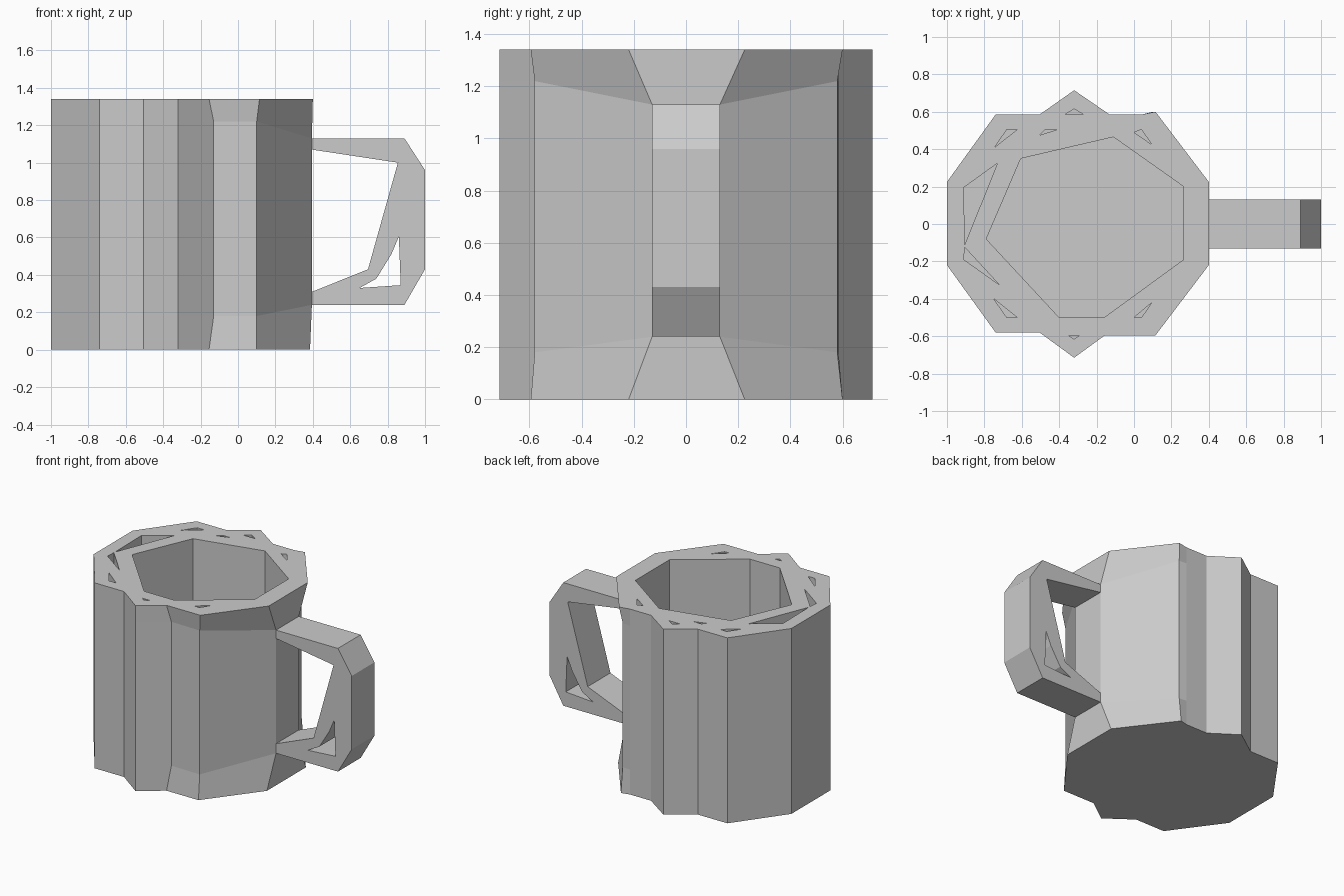
import bpy, bmesh

if "Cube" in bpy.data.objects:
    bpy.data.objects.remove(bpy.data.objects["Cube"])

H = 1.34


def loft(name, rings):
    """Solid through stacked rings of equal point count (counter-clockwise)."""
    bm = bmesh.new()
    vs = [[bm.verts.new(p) for p in r] for r in rings]
    n = len(vs[0])
    for a, b in zip(vs, vs[1:]):
        for i in range(n):
            j = (i + 1) % n
            bm.faces.new((a[i], a[j], b[j], b[i]))
    bm.faces.new(vs[0][::-1])
    bm.faces.new(vs[-1])
    bmesh.ops.recalc_face_normals(bm, faces=bm.faces)
    me = bpy.data.meshes.new(name)
    bm.to_mesh(me)
    bm.free()
    ob = bpy.data.objects.new(name, me)
    bpy.context.collection.objects.link(ob)
    return ob


def carve(ob, cutters):
    """Subtract each cutter, bake the result and remove the cutter."""
    for c in cutters:
        c.hide_render = True
        m = ob.modifiers.new("carve", 'BOOLEAN')
        m.operation, m.solver, m.object = 'DIFFERENCE', 'EXACT', c
        bpy.context.view_layer.objects.active = ob
        bpy.ops.object.modifier_apply(modifier=m.name)
        bpy.data.objects.remove(c)


def z_prism(name, pts, z0, z1):
    return loft(name, [[(x, y, z) for x, y in pts] for z in (z0, z1)])


def y_prism(name, pts, half):
    return loft(name, [[(x, y, z) for x, z in pts] for y in (-half, half)])


# Mug body: rim outline, with a few points shifted along the middle of the wall
outline = [(0.4, -0.22), (0.4, 0.225), (0.115, 0.6), (0.04, 0.585), (-0.13, 0.585),
           (-0.32, 0.715), (-0.505, 0.585), (-0.74, 0.585), (-1, 0.225), (-1, -0.22),
           (-0.74, -0.58), (-0.505, -0.58), (-0.32, -0.715), (-0.155, -0.595),
           (0.115, -0.595)]
middle = {0: (0.395, -0.13), 1: (0.395, 0.13), 2: (0.1, 0.58), 13: (-0.13, -0.575),
          14: (0.1, -0.58)}


def mid_ring(z_wall, z_handle):
    return [(*middle.get(i, p), z_handle if i < 2 else z_wall)
            for i, p in enumerate(outline)]


bottom = [(min(x, 0.385) if x > 0.2 else min(x, 0.1), y, 0) for x, y in outline]
top = [(x, y, H) for x, y in outline]
body = loft("mug_body", [bottom, mid_ring(0.18, 0.24), mid_ring(1.22, 1.13), top])

# Main cavity and the small angular pockets in the rim
pockets = [
    [(-0.605, 0.35), (-0.79, -0.08), (-0.4, -0.5), (-0.16, -0.5), (0.265, -0.19),
     (0.265, 0.2), (-0.11, 0.465)],
    [(-0.91, 0.195), (-0.905, -0.11), (-0.73, 0.325)],
    [(-0.91, -0.19), (-0.72, -0.325), (-0.905, -0.125)],
    [(-0.745, 0.41), (-0.625, 0.505), (-0.68, 0.505)],
    [(-0.505, 0.475), (-0.41, 0.505), (-0.475, 0.505)],
    [(-0.37, 0.585), (-0.27, 0.585), (-0.32, 0.615)],
    [(0, 0.49), (0.095, 0.425), (0.04, 0.505)],
    [(-0.75, -0.4), (-0.68, -0.5), (-0.625, -0.5)],
    [(-0.35, -0.595), (-0.32, -0.615), (-0.29, -0.595)],
    [(0, -0.5), (0.04, -0.5), (0.095, -0.42)],
]
carve(body, [z_prism("pocket_cutter", p, 0.12, H + 0.1) for p in pockets])

# Handle: angular C-shape with a small opening in its lower corner
handle = y_prism("handle", [(0.36, 1.13), (0.89, 1.13), (1, 0.96), (1, 0.43), (0.89, 0.24),
                            (0.36, 0.24), (0.36, 0.295), (0.695, 0.43), (0.855, 1.0),
                            (0.36, 1.075)], 0.13)
carve(handle, [y_prism("corner_cutter", [(0.86, 0.605), (0.87, 0.345), (0.65, 0.33),
                                         (0.74, 0.38), (0.82, 0.51)], 0.3)])
